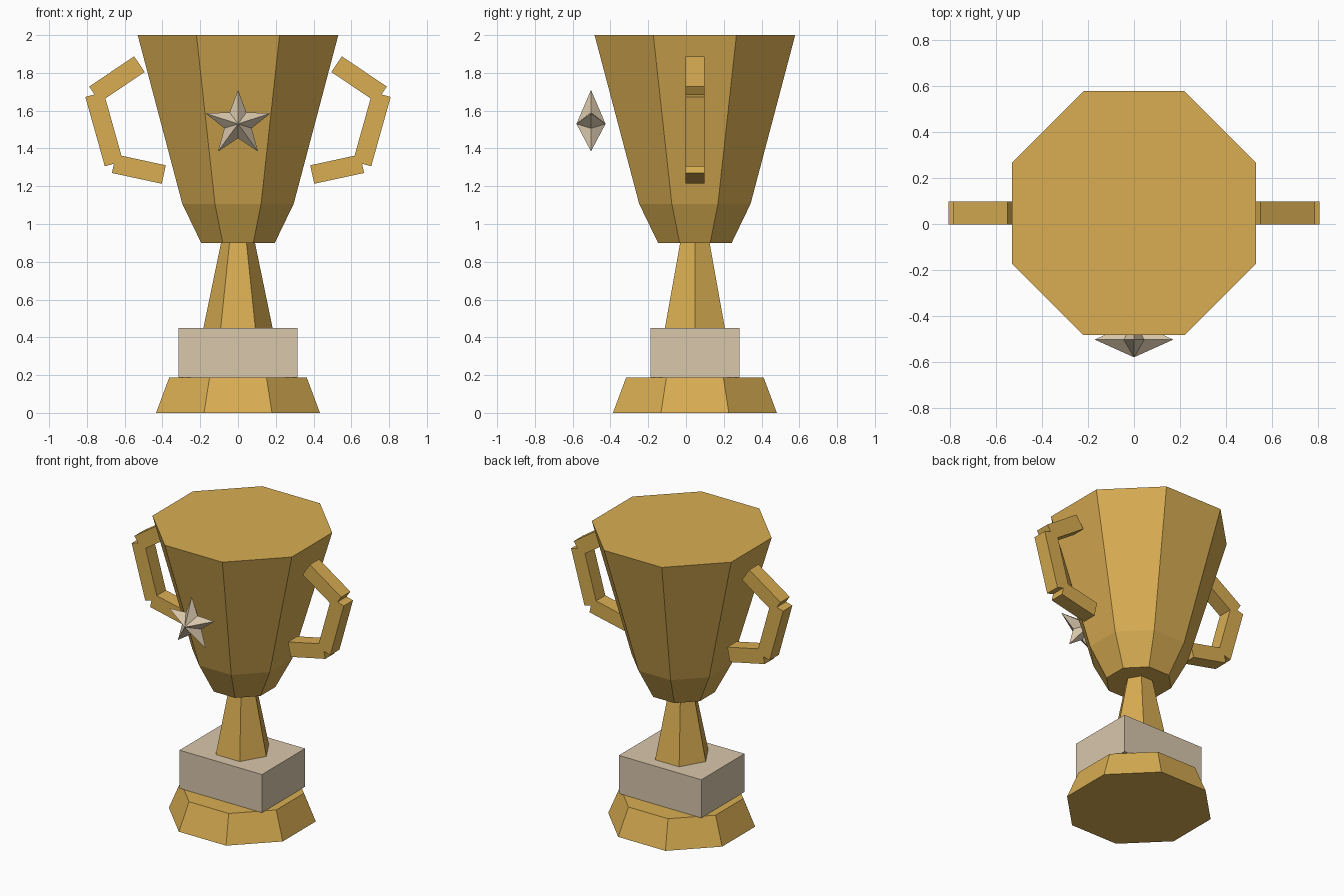
import bpy, bmesh
from math import sin, cos, pi, atan2
from mathutils import Matrix, Vector

if "Cube" in bpy.data.objects:
    bpy.data.objects.remove(bpy.data.objects["Cube"])

CY = 0.047  # y of the trophy's axis (the star sticks out in front)


def material(name, rgb):
    m = bpy.data.materials.new(name)
    m.diffuse_color = (*rgb, 1)
    m.use_nodes = True
    m.node_tree.nodes["Principled BSDF"].inputs["Base Color"].default_value = m.diffuse_color
    return m


gold = material("gold", (0.69, 0.42, 0.085))
cream = material("cream", (0.69, 0.57, 0.41))


def finish(name, bm, mat):
    bmesh.ops.recalc_face_normals(bm, faces=bm.faces)
    mesh = bpy.data.meshes.new(name)
    bm.to_mesh(mesh)
    bm.free()
    mesh.materials.append(mat)
    ob = bpy.data.objects.new(name, mesh)
    bpy.context.collection.objects.link(ob)
    return ob


def loft(name, sides, turn, profile, mat):
    """Closed faceted solid from (corner radius, z) rings."""
    bm = bmesh.new()
    rings = []
    for r, z in profile:
        angles = [turn + 2 * pi * i / sides for i in range(sides)]
        rings.append([bm.verts.new((r * cos(a), CY + r * sin(a), z)) for a in angles])
    for lo, hi in zip(rings, rings[1:]):
        for i in range(sides):
            j = (i + 1) % sides
            bm.faces.new((lo[i], lo[j], hi[j], hi[i]))
    bm.faces.new(rings[0][::-1])
    bm.faces.new(rings[-1])
    return finish(name, bm, mat)


def add_box(bm, centre, size, rot=Matrix()):
    m = Matrix.Translation(centre) @ rot @ Matrix.Diagonal((*size, 1))
    bmesh.ops.create_cube(bm, size=1, matrix=m)


# Octagonal foot and cup, sized by flat-to-centre distance; hexagonal stem
flat = 1 / cos(pi / 8)
loft("foot", 8, pi / 8, [(0.434 * flat, 0), (0.364 * flat, 0.187)], gold)
loft("stem", 6, 0, [(0.183, 0.45), (0.09, 0.9)], gold)
loft("cup", 8, pi / 8,
     [(0.195 * flat, 0.9), (0.295 * flat, 1.107), (0.531 * flat, 2.0)], gold)

# Plinth block
bm = bmesh.new()
add_box(bm, (0, CY, 0.318), (0.628, 0.47, 0.263))
finish("plinth", bm, cream)

# Handles: three square bars along a bent path, on each side
path = [(0.522, 1.846), (0.76, 1.686), (0.657, 1.319), (0.393, 1.262)]
for name, side in (("right_handle", 1), ("left_handle", -1)):
    bm = bmesh.new()
    pts = [Vector((side * x, CY, z)) for x, z in path]
    for a, b in zip(pts, pts[1:]):
        d = b - a
        add_box(bm, (a + b) / 2, (d.length, 0.1, 0.1),
                Matrix.Rotation(-atan2(d.z, d.x), 4, 'Y'))
    finish(name, bm, gold)

# Five-pointed star, peaked front and back
bm = bmesh.new()
SY, SZ = -0.503, 1.53
rim = []
for i in range(10):
    r = 0.076 if i % 2 else 0.18
    a = pi / 2 + i * pi / 5
    rim.append(bm.verts.new((r * cos(a), SY, SZ + r * sin(a))))
for y in (-0.077, 0.077):
    peak = bm.verts.new((0, SY + y, SZ))
    for i in range(10):
        bm.faces.new((rim[i], rim[(i + 1) % 10], peak))
finish("star", bm, cream)
